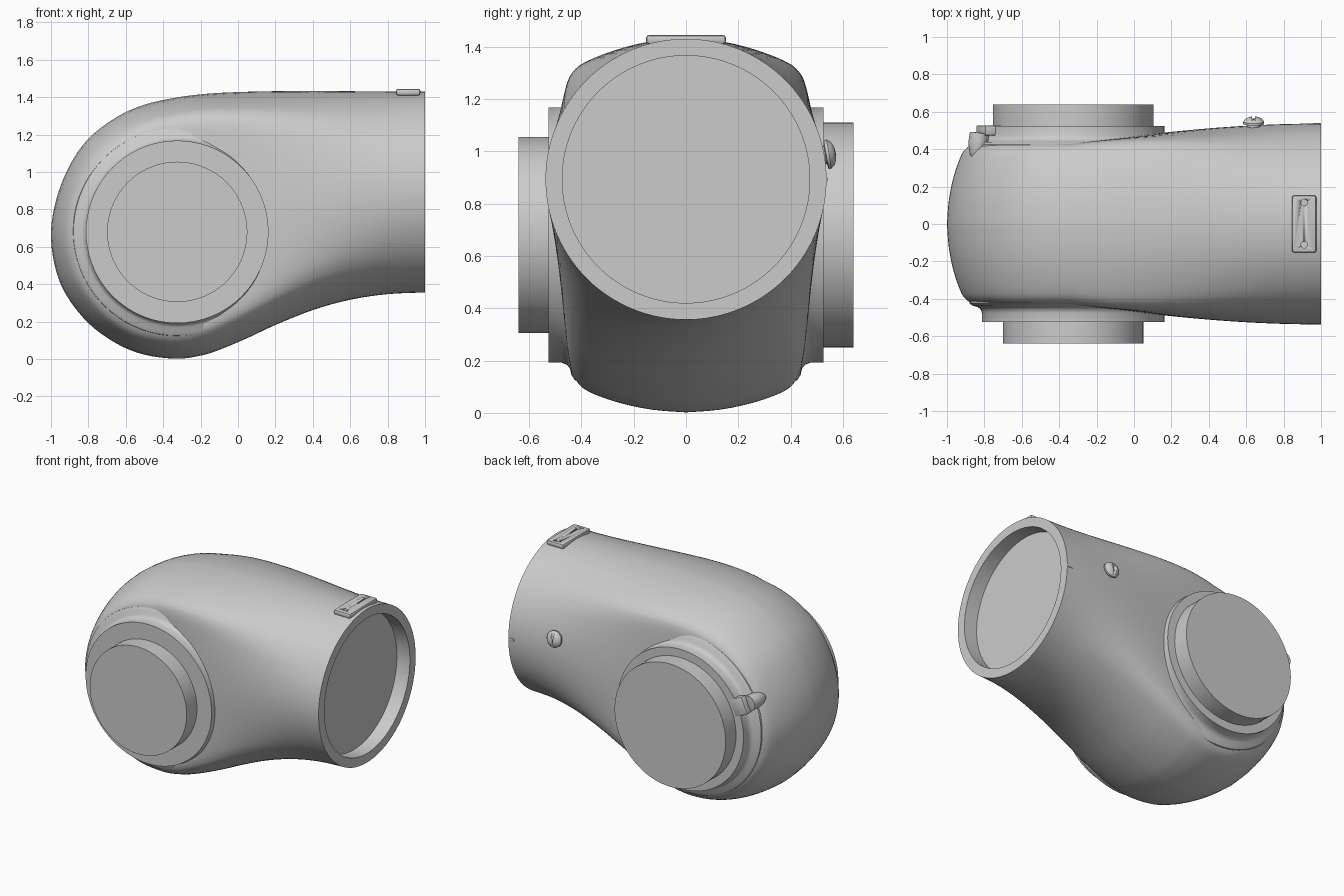
import bpy, bmesh, math
from mathutils import Vector, Matrix

if "Cube" in bpy.data.objects:
    bpy.data.objects.remove(bpy.data.objects["Cube"])

CX, CZ = -0.33, 0.68      # hub axis
TZ, TR = 0.893, 0.537     # tube end centre height and radius


def spline(pts, n):
    out = []
    for i in range(len(pts) - 1):
        p0, p1, p2 = (Vector(pts[max(i + k, 0)]) for k in (-1, 0, 1))
        p3 = Vector(pts[min(i + 2, len(pts) - 1)])
        for s in range(n):
            t = s / n
            out.append(0.5 * (2 * p1 + (p2 - p0) * t + (2 * p0 - 5 * p1 + 4 * p2 - p3) * t * t
                              + (3 * p1 - p0 - 3 * p2 + p3) * t ** 3))
    return out + [Vector(pts[-1])]


def finish(name, bm, angle=35):
    bmesh.ops.remove_doubles(bm, verts=bm.verts, dist=1e-4)
    bmesh.ops.recalc_face_normals(bm, faces=bm.faces)
    me = bpy.data.meshes.new(name)
    bm.to_mesh(me)
    bm.free()
    ob = bpy.data.objects.new(name, me)
    bpy.context.collection.objects.link(ob)
    bpy.ops.object.select_all(action='DESELECT')
    ob.select_set(True)
    bpy.context.view_layer.objects.active = ob
    bpy.ops.object.shade_smooth_by_angle(angle=math.radians(angle))
    return ob


def grid(bm, rows, closed=False):
    vs = [[bm.verts.new(p) for p in r] for r in rows]
    for a, b in zip(vs, vs[1:]):
        m = len(a)
        for j in range(m if closed else m - 1):
            k = (j + 1) % m
            bm.faces.new((a[j], a[k], b[k], b[j]))


def lathe(name, profile, origin, axis, n=72):
    q = Vector(axis).to_track_quat('Z', 'Y')
    bm = bmesh.new()
    grid(bm, [[Vector(origin) + q @ Vector((r * math.cos(2 * math.pi * i / n),
                                            r * math.sin(2 * math.pi * i / n), h))
               for i in range(n)] for r, h in profile], True)
    return finish(name, bm)


def box(name, loc, size, rot=(0, 0, 0), bevel=0.008):
    bm = bmesh.new()
    bmesh.ops.create_cube(bm, size=1)
    bmesh.ops.scale(bm, vec=size, verts=bm.verts)
    if bevel:
        bmesh.ops.bevel(bm, geom=bm.edges[:], offset=bevel, segments=2, affect='EDGES', profile=0.5)
    ob = finish(name, bm)
    ob.location, ob.rotation_euler = loc, rot
    return ob


def cut(ob, cutter):
    m = ob.modifiers.new("cut", 'BOOLEAN')
    m.object, m.operation, m.solver = cutter, 'DIFFERENCE', 'EXACT'
    cutter.hide_render = True
    cutter.hide_set(True)


# Elbow shell: side outline lofted sideways, barrel section blending into a round tube
outline = spline([(1, 1.43), (.8, 1.43), (.6, 1.432), (.4, 1.433), (.2, 1.432), (.05, 1.429),
                  (-.1, 1.423), (-.2, 1.415), (-.33, 1.398), (-.5, 1.36), (-.65, 1.293),
                  (-.8, 1.178), (-.9, 1.035), (-.97, .86), (-1, .68), (-.98, .5), (-.92, .345),
                  (-.8, .192), (-.65, .083), (-.5, .023), (-.33, .002), (-.2, .018), (-.1, .049),
                  (.05, .112), (.2, .182), (.4, .262), (.6, .317), (.8, .347), (1, .356)], 4)
half = spline([(1, 0, 0), (.985, .3, 13), (.945, .6, 27), (.885, .86, 39), (.835, .955, 46),
               (.785, .99, 52), (.7, 1, 60), (.5, 1, 70), (.25, 1, 80), (0, 1, 90)], 3)
section = [(p, -1) for p in reversed(half)] + [(p, 1) for p in half[1:]]
rows = []
for p in outline:
    x = max(p.x, CX)
    t = (x - CX) / (1 - CX)
    s = math.sin(t * math.pi / 2)
    spine = Vector((x, CZ + (TZ - CZ) * s))
    w = .43 + (TR - .43) * s
    b = 1 - t * t * (3 - 2 * t)
    row = []
    for q, side in section:
        a = math.radians(q.z)
        r = b * q.x + (1 - b) * math.cos(a)
        c = spine + (p - spine) * r
        row.append(Vector((c.x, side * w * (b * q.y + (1 - b) * math.sin(a)), c.y)))
    rows.append(row)


# Recessed tube mouth: rim, inner wall and end disc
def mouth(row, k, x):
    return [Vector((x, v.y * k, TZ + (v.z - TZ) * k)) for v in row]


K, D = .473 / TR, .9
a, z = rows[0], rows[-1]
rows = ([mouth(a, 0, D), mouth(a, K, D), mouth(a, K, 1)] + rows
        + [mouth(z, K, 1), mouth(z, K, D), mouth(z, 0, D)])
bm = bmesh.new()
grid(bm, rows)
finish("elbow_shell", bm)

# Hub flanges with fillets, and bearing caps of different size on each side
for side, label, cap in ((-1, "front", .375), (1, "back", .43)):
    lathe(label + "_flange", [(0, .38), (.56, .40), (.555, .425), (.535, .438), (.51, .444), (.496, .455),
                              (.488, .475), (.488, .525), (0, .525)],
          (-.325, 0, CZ), (0, side, 0))
    lathe(label + "_cap", [(0, .5), (cap, .5), (cap, .64), (0, .64)],
          (-.325, 0, CZ), (0, side, 0))

# Latch tab and its teardrop housing on the back flange
ang = math.radians(24)
box("latch_tab", (-.775, .50, .885), (.10, .055, .12), (0, ang, 0))
lathe("latch_housing", [(0, -.10), (.02, -.085), (.042, -.04), (.052, .01), (.052, .06), (0, .065)],
      (-.835, .425, .91), (.15, 1, -.05), 32)

# Top plate with two screw holes
plate = box("top_plate", (.91, .0, 1.427), (.13, .305, .036), bevel=.012)
for y in (-.11, .115):
    cut(plate, lathe("hole_cutter", [(0, -.012), (.018, -.012), (.018, .05), (0, .05)],
                     (.91, y, 1.438), (0, 0, 1), 24))

# Slotted dome screw on the back of the tube
lean = math.radians(10)
axis = Vector((0, math.cos(lean), math.sin(lean)))
base = Vector((.64, 0, TZ)) + axis * .51
screw = lathe("dome_screw", [(0, 0), (.035, 0), (.035, .03), (.056, .034), (.056, .045), (.045, .06),
                             (.025, .069), (0, .072)], base, axis, 32)
slot = box("slot_cutter", base + axis * .075, (.016, .04, .16), (lean, 0, 0), 0)
cut(screw, slot)

# Index tick at the tube mouth
box("index_tick", (.978, TR - .002, TZ), (.04, .01, .018), bevel=.002)
